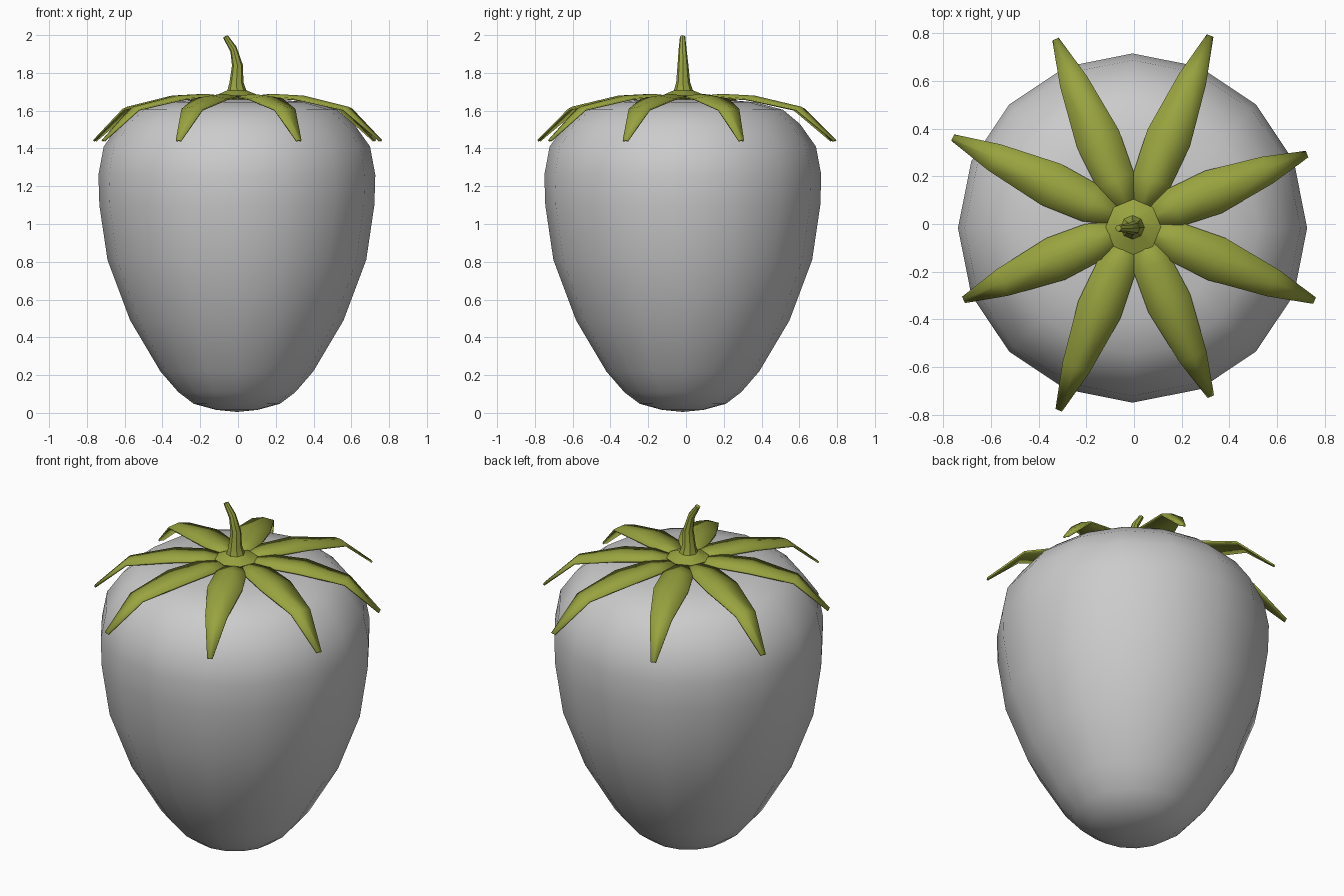
import bpy, bmesh
from math import sin, cos, pi, radians
from mathutils import Vector

if "Cube" in bpy.data.objects:
    bpy.data.objects.remove(bpy.data.objects["Cube"])

green = bpy.data.materials.new("leaf_green")
green.diffuse_color = (0.32, 0.37, 0.05, 1)
green.use_nodes = True
green.node_tree.nodes["Principled BSDF"].inputs["Base Color"].default_value = green.diffuse_color


def finish(name, bm, angle, mat=None):
    bmesh.ops.recalc_face_normals(bm, faces=bm.faces)
    mesh = bpy.data.meshes.new(name)
    bm.to_mesh(mesh)
    bm.free()
    ob = bpy.data.objects.new(name, mesh)
    bpy.context.collection.objects.link(ob)
    if mat:
        mesh.materials.append(mat)
    bpy.ops.object.select_all(action='DESELECT')
    ob.select_set(True)
    bpy.context.view_layer.objects.active = ob
    bpy.ops.object.shade_smooth_by_angle(angle=radians(angle))
    return ob


def tube(bm, rings, sides):
    """Skin rings given as (centre, radius, tilt about y); close both ends with a point."""
    loops = []
    for c, r, tilt in rings:
        loop = []
        for i in range(sides):
            a = 2 * pi * i / sides
            x, y = r * cos(a), r * sin(a)
            loop.append(bm.verts.new(Vector(c) + Vector((x * cos(tilt), y, x * sin(tilt)))))
        loops.append(loop)
    for a, b in zip(loops, loops[1:]):
        for i in range(sides):
            j = (i + 1) % sides
            bm.faces.new((a[i], a[j], b[j], b[i]))
    return loops


def cap(bm, loop, point):
    v = bm.verts.new(point)
    for i in range(len(loop)):
        bm.faces.new((loop[i], loop[(i + 1) % len(loop)], v))


# Fruit body: turned profile, 16 sides
profile = [(.11, .016), (.228, .048), (.31, .11), (.405, .22), (.565, .49), (.685, .81),
           (.728, 1.10), (.733, 1.26), (.705, 1.41), (.62, 1.53), (.53, 1.605),
           (.38, 1.645), (.2, 1.66)]
cx, cy = -.006, -.017
bm = bmesh.new()
loops = tube(bm, [((cx, cy, z), r, 0) for r, z in profile], 16)
cap(bm, loops[0], (cx, cy, .005))
cap(bm, loops[-1], (cx, cy, 1.66))
finish("fruit_body", bm, 60)

# Leaves: eight drooping blades with a soft ridge
# stations: fraction of length, half width, edge height, ridge lift
stations = [(.06, .03, 1.665, .005), (.24, .083, 1.672, .012), (.46, .095, 1.66, .015),
            (.77, .06, 1.605, .012), (1.0, .014, 1.44, .003)]
leaves = [(22, .78), (68, .85), (113, .84), (154.5, .84),
          (204, .78), (248, .84), (294, .79), (337, .82)]
bm = bmesh.new()
for angle, length in leaves:
    a = radians(angle)
    along, across = Vector((cos(a), sin(a), 0)), Vector((-sin(a), cos(a), 0))
    rows = []
    for f, w, z, lift in stations:
        mid = along * f * length + Vector((0, 0, z))
        rows.append([bm.verts.new(mid + across * s * w + Vector((0, 0, lift * (s == 0))))
                     for s in (-1, 0, 1)])
    for p, q in zip(rows, rows[1:]):
        for i in range(2):
            bm.faces.new((p[i], q[i], q[i + 1], p[i + 1]))
leaf_ob = finish("leaves", bm, 40, green)
solid = leaf_ob.modifiers.new("thickness", 'SOLIDIFY')
solid.thickness = .01
solid.offset = 0

# Stem: flared eight-sided hub with a bent stalk
rings = [((-.003, -.012, 1.655), .10, 0), ((-.003, -.012, 1.68), .116, 0),
         ((-.006, -.014, 1.708), .05, 0), ((-.008, -.015, 1.75), .037, 0),
         ((-.003, -.016, 1.84), .029, .05), ((-.024, -.018, 1.925), .021, .7),
         ((-.066, -.018, 1.992), .014, .45)]
bm = bmesh.new()
loops = tube(bm, rings, 8)
cap(bm, loops[0], (-.003, -.012, 1.655))
cap(bm, loops[-1], (-.067, -.018, 1.995))
finish("stem", bm, 40, green)
